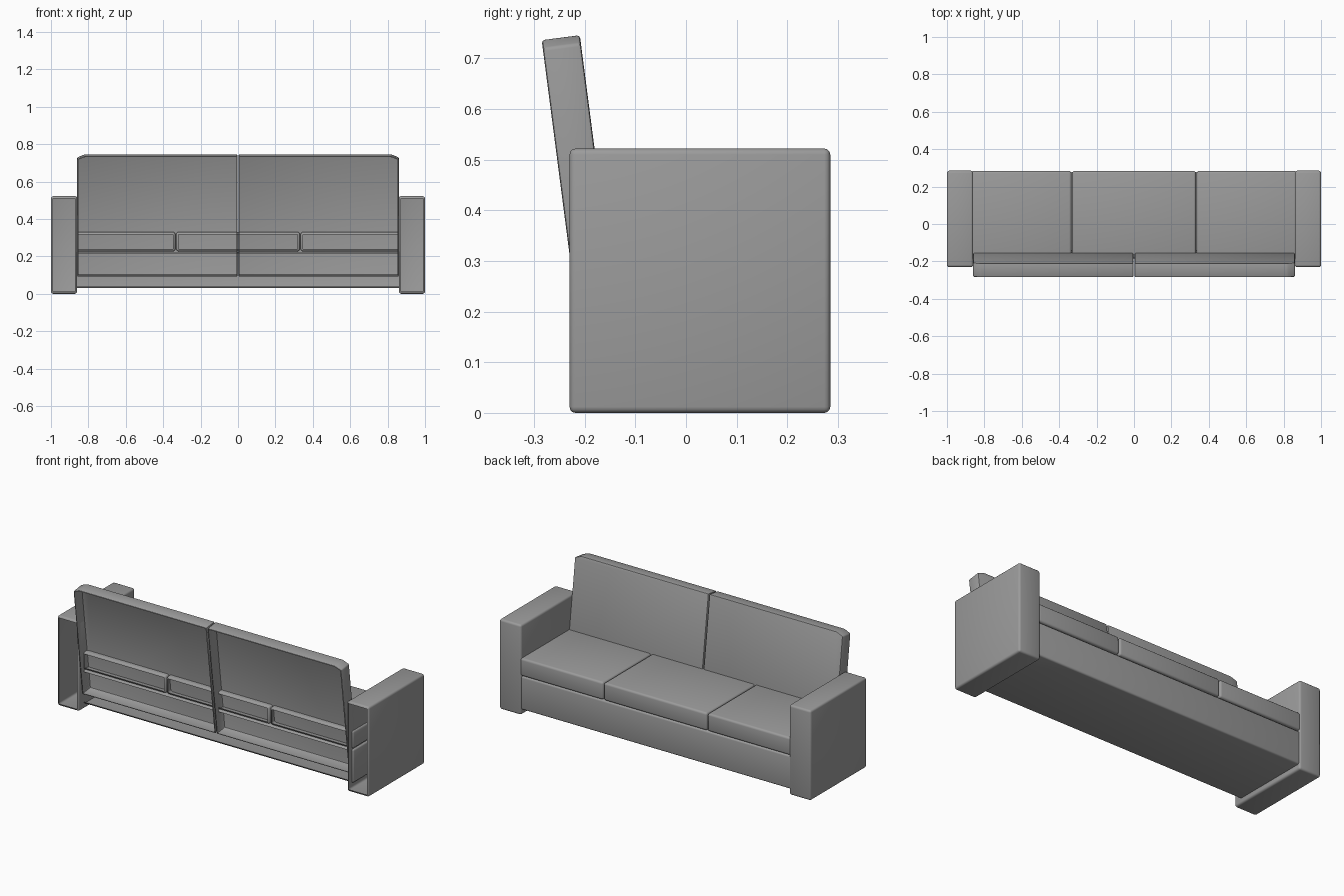
import bpy
import bmesh
import math

if "Cube" in bpy.data.objects:
    bpy.data.objects.remove(bpy.data.objects["Cube"], do_unlink=True)

# Single upholstery colour
fabric = bpy.data.materials.new("grey_fabric")
fabric.use_nodes = True
GREY = (0.33, 0.33, 0.33, 1.0)
fabric.diffuse_color = GREY
fabric.node_tree.nodes["Principled BSDF"].inputs["Base Color"].default_value = GREY


def rect(x0, x1, z0, z1):
    return [(x0, z0), (x1, z0), (x1, z1), (x0, z1)]


def open_shell(name, profile, y0, y1, bevel, segments=3):
    """Extrude an x-z profile along y, round its edges, and leave the rear open."""
    bm = bmesh.new()
    rear = bm.faces.new([bm.verts.new((x, y0, z)) for x, z in profile])
    ext = bmesh.ops.extrude_face_region(bm, geom=[rear], use_keep_orig=True)
    moved = [v for v in ext["geom"] if isinstance(v, bmesh.types.BMVert)]
    bmesh.ops.translate(bm, verts=moved, vec=(0, y1 - y0, 0))
    bmesh.ops.recalc_face_normals(bm, faces=bm.faces[:])
    bmesh.ops.bevel(bm, geom=bm.edges[:], offset=bevel, segments=segments,
                    profile=0.5, affect='EDGES', clamp_overlap=True)
    back = [f for f in bm.faces if all(abs(v.co.y - y0) < 1e-4 for v in f.verts)]
    bmesh.ops.delete(bm, geom=back, context='FACES')
    mesh = bpy.data.meshes.new(name)
    bm.to_mesh(mesh)
    bm.free()
    mesh.materials.append(fabric)
    obj = bpy.data.objects.new(name, mesh)
    bpy.context.collection.objects.link(obj)
    bpy.ops.object.select_all(action='DESELECT')
    obj.select_set(True)
    bpy.context.view_layer.objects.active = obj
    bpy.ops.object.shade_smooth_by_angle(angle=math.radians(35))
    return obj


# Base and its three seat cushions
open_shell("base", rect(-0.87, 0.87, 0.03, 0.224), -0.185, 0.278, 0.01)
edges = [-0.87, -0.333, 0.333, 0.87]
for name, x0, x1 in zip(("right", "middle", "left"), edges, edges[1:]):
    open_shell(name + "_seat_cushion", rect(x0 + 0.002, x1 - 0.002, 0.227, 0.33),
               -0.185, 0.283, 0.012)

for side, s in (("left", 1), ("right", -1)):
    # Block arm
    open_shell(side + "_arm", rect(s * 0.86, s * 1.0, 0.0, 0.522),
               -0.23, 0.285, 0.012)
    # Leaning back cushion with a clipped outer top corner
    outline = [(0.003, -0.65), (0.86, -0.65), (0.86, -0.016), (0.82, 0.0), (0.003, 0.0)]
    cushion = open_shell(side + "_back_cushion", [(s * x, z) for x, z in outline],
                         0.0, 0.076, 0.006, 2)
    cushion.location = (0, -0.285, 0.736)
    cushion.rotation_euler.x = math.radians(7.4)
